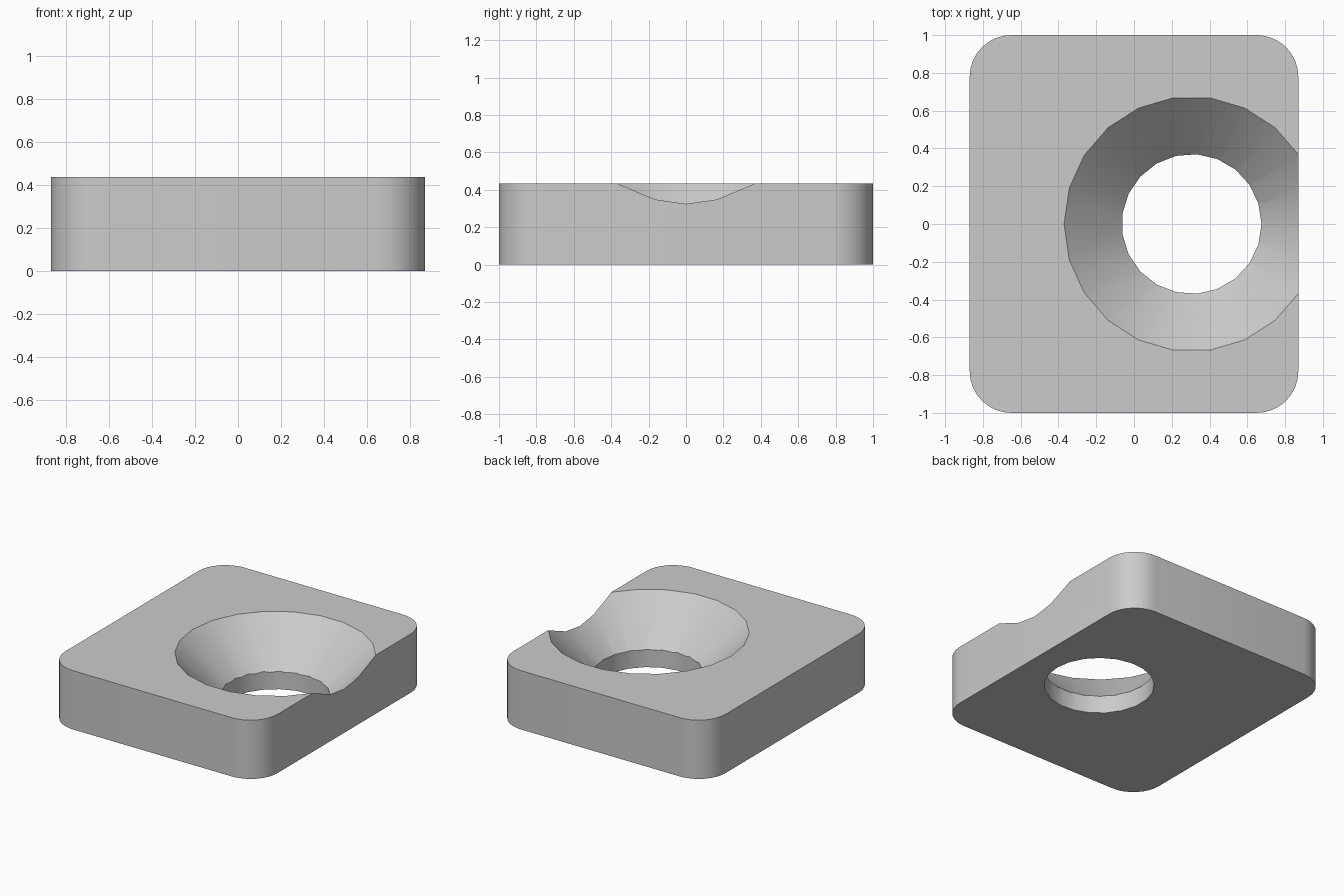
import bpy, bmesh
from math import cos, sin, pi

if "Cube" in bpy.data.objects:
    bpy.data.objects.remove(bpy.data.objects["Cube"], do_unlink=True)

HALF_X, HALF_Y, HEIGHT = 0.87, 1.0, 0.435
CORNER, CORNER_STEPS = 0.22, 8
HOLE_X, HOLE_R, SINK_R = 0.305, 0.37, 0.675

grey = bpy.data.materials.new("light grey")
grey.use_nodes = True
grey.diffuse_color = (0.6, 0.6, 0.6, 1)
grey.node_tree.nodes["Principled BSDF"].inputs["Base Color"].default_value = (0.6, 0.6, 0.6, 1)


def loft(name, lower, upper, z0, z1):
    """Closed solid between two outlines with equal point counts."""
    bm = bmesh.new()
    a = [bm.verts.new((x, y, z0)) for x, y in lower]
    b = [bm.verts.new((x, y, z1)) for x, y in upper]
    bm.faces.new(a[::-1])
    bm.faces.new(b)
    for i in range(len(a)):
        j = (i + 1) % len(a)
        bm.faces.new((a[i], a[j], b[j], b[i]))
    mesh = bpy.data.meshes.new(name)
    bm.to_mesh(mesh)
    bm.free()
    mesh.materials.append(grey)
    obj = bpy.data.objects.new(name, mesh)
    bpy.context.collection.objects.link(obj)
    return obj


def ring(radius, sides):
    return [(HOLE_X + radius * cos(2 * pi * i / sides),
             radius * sin(2 * pi * i / sides)) for i in range(sides)]


def rounded_rectangle():
    points = []
    for quarter, (sx, sy) in enumerate([(1, 1), (-1, 1), (-1, -1), (1, -1)]):
        for i in range(CORNER_STEPS + 1):
            t = (quarter + i / CORNER_STEPS) * pi / 2
            points.append((sx * (HALF_X - CORNER) + CORNER * cos(t),
                           sy * (HALF_Y - CORNER) + CORNER * sin(t)))
    return points


# Rounded plate
outline = rounded_rectangle()
plate = loft("plate", outline, outline, 0, HEIGHT)

# Through hole and 45 degree countersink that breaks out of the side
hole = ring(HOLE_R, 21)
extra = 0.07
cutters = [
    loft("countersink_cutter", ring(HOLE_R - extra, 22), ring(SINK_R + extra, 22),
         HEIGHT - (SINK_R - HOLE_R) - extra, HEIGHT + extra),
    loft("hole_cutter", hole, hole, -0.2, HEIGHT + 0.2),
]
bpy.context.view_layer.objects.active = plate
for cutter in cutters:
    cutter.hide_render = True
    mod = plate.modifiers.new(cutter.name, "BOOLEAN")
    mod.operation = "DIFFERENCE"
    mod.solver = "EXACT"
    mod.object = cutter
    bpy.ops.object.modifier_apply(modifier=mod.name)
    bpy.data.objects.remove(cutter, do_unlink=True)

# Smooth curved walls, keep rims sharp
bpy.ops.object.select_all(action="DESELECT")
plate.select_set(True)
bpy.ops.object.shade_smooth_by_angle(angle=pi / 6)
